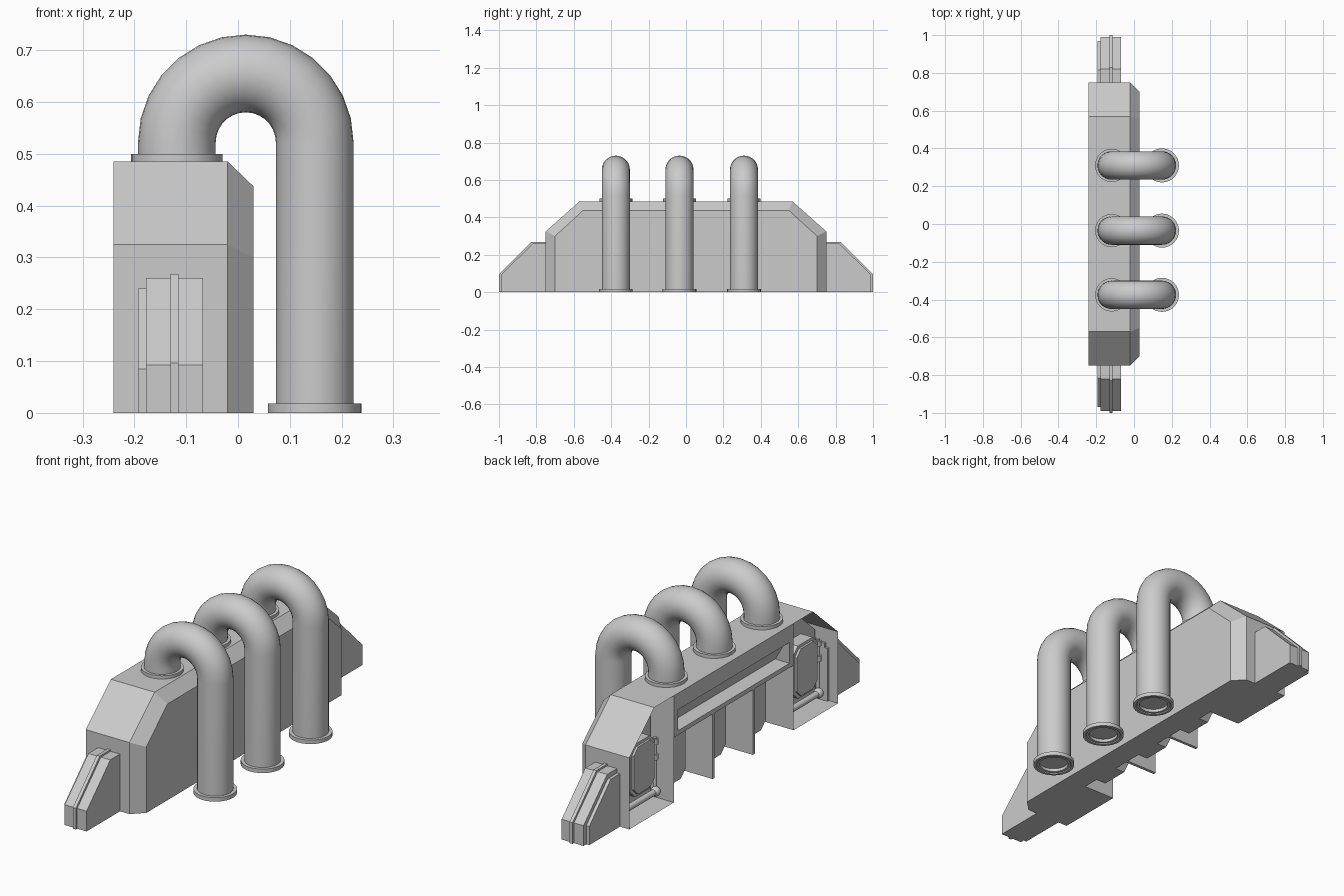
import bpy, bmesh, math
from mathutils import Vector

if "Cube" in bpy.data.objects:
    bpy.data.objects.remove(bpy.data.objects["Cube"], do_unlink=True)

grey = bpy.data.materials.new("plain grey")
grey.use_nodes = True
grey.diffuse_color = (0.6, 0.6, 0.6, 1)
grey.node_tree.nodes["Principled BSDF"].inputs["Base Color"].default_value = (0.6, 0.6, 0.6, 1)


def finish(bm, name, smooth=False):
    bmesh.ops.recalc_face_normals(bm, faces=bm.faces)
    mesh = bpy.data.meshes.new(name)
    bm.to_mesh(mesh)
    bm.free()
    obj = bpy.data.objects.new(name, mesh)
    bpy.context.collection.objects.link(obj)
    mesh.materials.append(grey)
    if smooth:
        bpy.ops.object.select_all(action='DESELECT')
        obj.select_set(True)
        bpy.context.view_layer.objects.active = obj
        bpy.ops.object.shade_smooth_by_angle(angle=math.radians(35))
    return obj


def loft(name, rings, smooth=False, caps=True):
    """Skin a list of closed rings of equal length."""
    bm = bmesh.new()
    rows = [[bm.verts.new(p) for p in ring] for ring in rings]
    n = len(rows[0])
    for a, b in zip(rows, rows[1:]):
        for i in range(n):
            j = (i + 1) % n
            bm.faces.new((a[i], a[j], b[j], b[i]))
    if caps:
        bm.faces.new(rows[0])
        bm.faces.new(rows[-1])
    return finish(bm, name, smooth)


def plate(name, outline, x0, x1):
    """Extrude a (y, z) outline along x."""
    return loft(name, [[(x, y, z) for y, z in outline] for x in (x0, x1)])


def frame(name, outline, x0, x1, width):
    """Extrude a (y, z) outline along x as a hollow frame."""
    bm = bmesh.new()
    face = bm.faces.new([bm.verts.new((x0, y, z)) for y, z in outline])
    bmesh.ops.inset_region(bm, faces=[face], thickness=width, use_boundary=True)
    bmesh.ops.delete(bm, geom=[face], context='FACES_ONLY')
    ext = bmesh.ops.extrude_face_region(bm, geom=bm.faces[:])
    moved = [g for g in ext["geom"] if isinstance(g, bmesh.types.BMVert)]
    bmesh.ops.translate(bm, vec=(x1 - x0, 0, 0), verts=moved)
    return finish(bm, name)


def octagon(y, z, w, h, c):
    """Rectangle with cut corners, half sizes w and h."""
    pts = [(w, c - h), (w, h - c), (w - c, h), (c - w, h),
           (-w, h - c), (-w, c - h), (c - w, -h), (w - c, -h)]
    return [(y + a, z + b) for a, b in pts]


def box(y0, y1, z0, z1):
    return [(y0, z0), (y1, z0), (y1, z1), (y0, z1)]


def lathe(name, profile, x, y, sides=32):
    rings = [[(x + r * math.cos(t), y + r * math.sin(t), z)
              for t in (2 * math.pi * i / sides for i in range(sides))]
             for r, z in profile]
    return loft(name, rings, True, caps=True)


def rod(name, start, end, r):
    a, b = Vector(start), Vector(end)
    turn = (b - a).to_track_quat('Z', 'Y')
    circle = [turn @ Vector((r * math.cos(t), r * math.sin(t), 0))
              for t in (math.pi * i / 6 for i in range(12))]
    return loft(name, [[p + c for c in circle] for p in (a, b)], True)


def mirrored(half):
    """Complete a right half outline across y = 0."""
    return half + [(-y, z) for y, z in reversed(half)]


# Main hull with chamfered outer side
hull = mirrored([(0.75, 0), (0.75, 0.325), (0.57, 0.485)])
hull_in = mirrored([(0.70, 0), (0.70, 0.30), (0.55, 0.437)])
loft("main_hull", [[(-0.08, y, z) for y, z in hull],
                   [(-0.02, y, z) for y, z in hull],
                   [(0.03, y, z) for y, z in hull_in]])

for s, side in ((-1, "front"), (1, "back")):
    # Open equipment bay
    bay = [(0.43, 0), (0.75, 0), (0.75, 0.325), (0.57, 0.485), (0.43, 0.485)]
    frame(side + "_bay_frame", [(s * y, z) for y, z in bay], -0.24, -0.08, 0.028)
    back = [(0.44, 0.01), (0.74, 0.01), (0.74, 0.31), (0.565, 0.47), (0.44, 0.47)]
    plate(side + "_bay_back", [(s * y, z) for y, z in back], -0.13, -0.08)
    c = s * 0.585
    plate(side + "_bay_hatch_rim", octagon(c, 0.21, 0.088, 0.12, 0.035), -0.19, -0.13)
    plate(side + "_bay_hatch", octagon(c, 0.21, 0.075, 0.107, 0.03), -0.20, -0.19)
    # Pipework in the bay
    rod(side + "_bay_low_pipe", (-0.19, c + 0.12, 0.06), (-0.19, c - 0.09, 0.06), 0.014)
    rod(side + "_bay_upright", (-0.18, c - 0.105, 0.06), (-0.18, c - 0.105, 0.30), 0.009)
    for z in (0.2, 0.27):
        rod(side + "_bay_clamp", (-0.18, c - 0.105, z), (-0.18, c - 0.105, z + 0.025), 0.015)
    bm = bmesh.new()
    bmesh.ops.create_uvsphere(bm, u_segments=14, v_segments=8, radius=0.022)
    bmesh.ops.translate(bm, vec=(-0.19, c - 0.095, 0.06), verts=bm.verts)
    finish(bm, side + "_bay_valve", True)

    # Layered sloping end buttress
    for part, x0, x1, run, reach, top, toe in (
            ("core", -0.178, -0.068, 0.82, 0.99, 0.26, 0.092),
            ("rib", -0.13, -0.115, 0.828, 1.0, 0.268, 0.096),
            ("side_plate", -0.193, -0.178, 0.815, 0.97, 0.24, 0.085)):
        shape = [(0.74, 0), (reach, 0), (reach, toe), (run, top), (0.74, top)]
        plate(f"{side}_buttress_{part}", [(s * y, z) for y, z in shape], x0, x1)

# Upper beam with a slanted recessed panel
rim = box(-0.43, 0.43, 0.295, 0.485)
lip = box(-0.40, 0.40, 0.315, 0.41)
pan = box(-0.385, 0.385, 0.325, 0.405)
loft("upper_beam", [[(-0.08, y, z) for y, z in rim],
                    [(-0.24, y, z) for y, z in rim],
                    [(-0.24, y, z) for y, z in lip],
                    [(-0.18 if z < 0.35 else -0.225, y, z) for y, z in pan]])

# Lower wall panels and fins
for y in (-0.288, 0, 0.288):
    plate("wall_panel", octagon(y, 0.15, 0.1, 0.15, 0.035), -0.13, -0.08)
for y in (-0.144, 0.144):
    plate("support_fin", box(y - 0.007, y + 0.007, 0, 0.30), -0.24, -0.08)

# Bent pipes with flanges
R, BEND, CX, CZ = 0.075, 0.133, 0.015, 0.522
for y in (-0.375, -0.035, 0.31):
    path = [(CX - BEND, 0.485, math.pi)]
    path += [(CX + BEND * math.cos(t), CZ + BEND * math.sin(t), t)
             for t in (math.pi * (1 - i / 14) for i in range(15))]
    path += [(CX + BEND, 0.01, 0)]
    rings = []
    for px, pz, t in path:
        ring = []
        for k in range(28):
            u = 2 * math.pi * k / 28
            d = R * math.cos(u)
            ring.append((px + d * math.cos(t), y + R * math.sin(u), pz + d * math.sin(t)))
        rings.append(ring)
    loft("bent_pipe", rings, True, caps=False)
    lathe("upper_flange", [(0.07, 0.48), (0.088, 0.48), (0.088, 0.5), (0.07, 0.5)],
          CX - BEND, y)
    lathe("lower_flange", [(0.063, 0.3), (0.063, 0.004), (0.074, 0.004), (0.078, 0),
                           (0.09, 0), (0.09, 0.018), (0.074, 0.018)], CX + BEND, y).data
